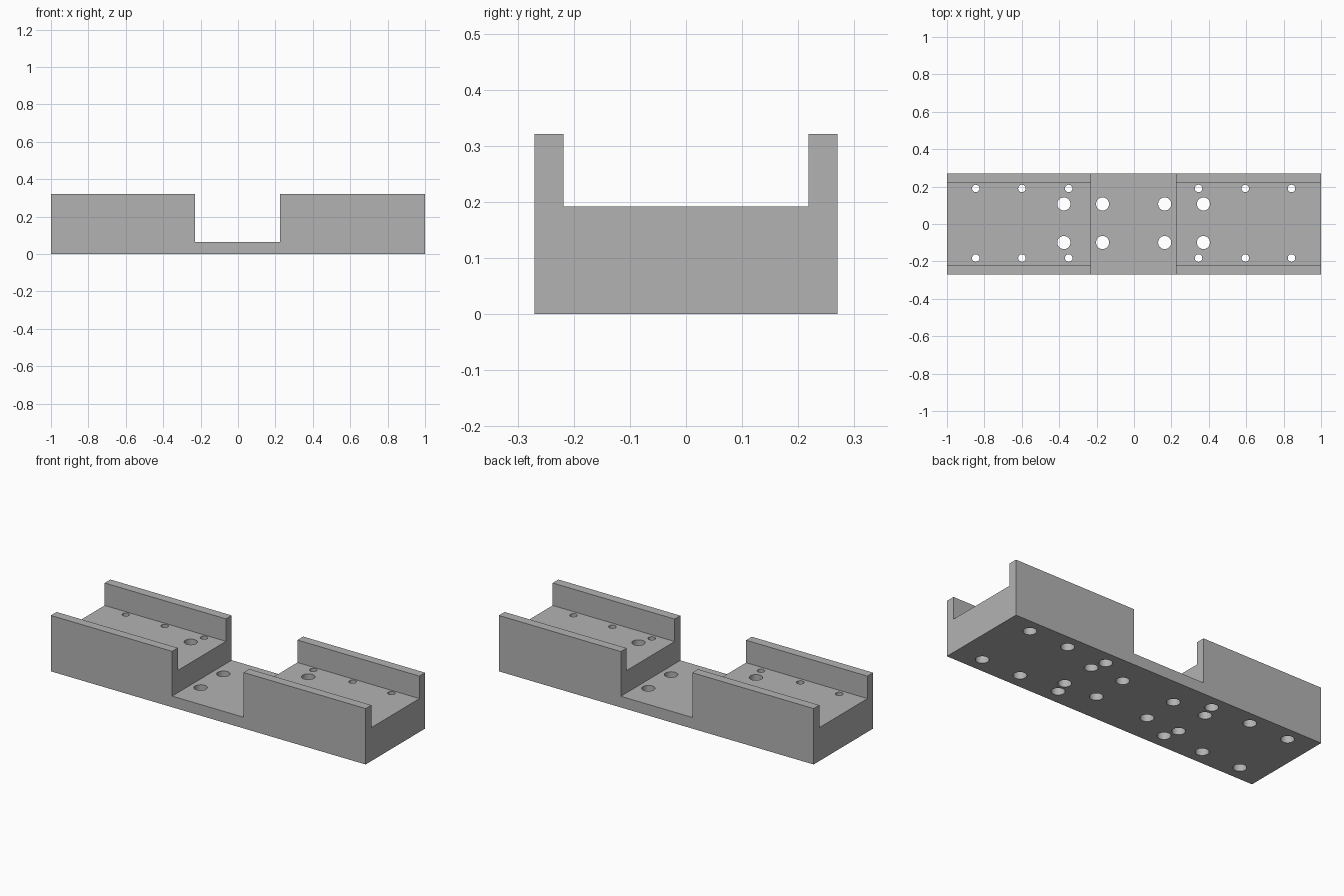
import bpy, bmesh
from mathutils import Matrix

cube = bpy.data.objects.get("Cube")
if cube:
    bpy.data.objects.remove(cube, do_unlink=True)

HALF_W, TOP, FLOOR, WEB = 0.27, 0.321, 0.192, 0.064
SHIFT = (-0.002, 0.004)  # hole pattern offset

grey = bpy.data.materials.new("machined_grey")
grey.use_nodes = True
grey.diffuse_color = (0.45, 0.45, 0.45, 1)
grey.node_tree.nodes["Principled BSDF"].inputs["Base Color"].default_value = (0.45, 0.45, 0.45, 1)


def make_object(name, bm):
    bmesh.ops.recalc_face_normals(bm, faces=bm.faces)
    mesh = bpy.data.meshes.new(name)
    bm.to_mesh(mesh)
    bm.free()
    mesh.materials.append(grey)
    obj = bpy.data.objects.new(name, mesh)
    bpy.context.collection.objects.link(obj)
    return obj


def add_cylinder(bm, x, y, z0, z1, radius):
    bmesh.ops.create_cone(bm, cap_ends=True, segments=40, radius1=radius, radius2=radius,
                          depth=z1 - z0, matrix=Matrix.Translation((x, y, (z0 + z1) / 2)))


def cut(obj, name, bm):
    cutter = make_object(name, bm)
    cutter.hide_render = True
    mod = obj.modifiers.new(name, "BOOLEAN")
    mod.operation, mod.solver, mod.object = "DIFFERENCE", "EXACT", cutter
    bpy.context.view_layer.objects.active = obj
    bpy.ops.object.modifier_apply(modifier=name)
    bpy.data.objects.remove(cutter, do_unlink=True)


# Rail body: U-shaped section extruded along its length
section = [(-HALF_W, 0), (HALF_W, 0), (HALF_W, TOP), (0.218, TOP),
           (0.218, FLOOR), (-0.218, FLOOR), (-0.218, TOP), (-HALF_W, TOP)]
bm = bmesh.new()
face = bm.faces.new([bm.verts.new((-1, y, z)) for y, z in section])
ext = bmesh.ops.extrude_face_region(bm, geom=[face])
bmesh.ops.translate(bm, vec=(2, 0, 0),
                    verts=[v for v in ext["geom"] if isinstance(v, bmesh.types.BMVert)])
body = make_object("rail_bracket", bm)

# Cross slot between the two blocks
bm = bmesh.new()
bmesh.ops.create_cube(bm, size=1, matrix=Matrix.Translation((-0.002, 0, WEB + 0.5))
                      @ Matrix.Diagonal((0.454, 1, 1, 1)))
cut(body, "slot_cutter", bm)

# Large through holes
bm = bmesh.new()
for x in (-0.373, -0.166, 0.166, 0.373):
    for y in (-0.103, 0.103):
        add_cylinder(bm, x + SHIFT[0], y + SHIFT[1], -0.1, 0.5, 0.035)
cut(body, "large_hole_cutter", bm)

# Small through holes, then their wider recesses from below
small = [(x + SHIFT[0], y + SHIFT[1]) for x in (-0.844, -0.597, -0.347, 0.347, 0.597, 0.844)
         for y in (-0.186, 0.186)]
for name, top, radius in (("screw_hole_cutter", 0.5, 0.02), ("recess_cutter", 0.128, 0.035)):
    bm = bmesh.new()
    for x, y in small:
        add_cylinder(bm, x, y, -0.1, top, radius)
    cut(body, name, bm)

# Smooth hole walls, keep sharp edges
bpy.ops.object.select_all(action="DESELECT")
body.select_set(True)
bpy.context.view_layer.objects.active = body
bpy.ops.object.shade_smooth_by_angle()
